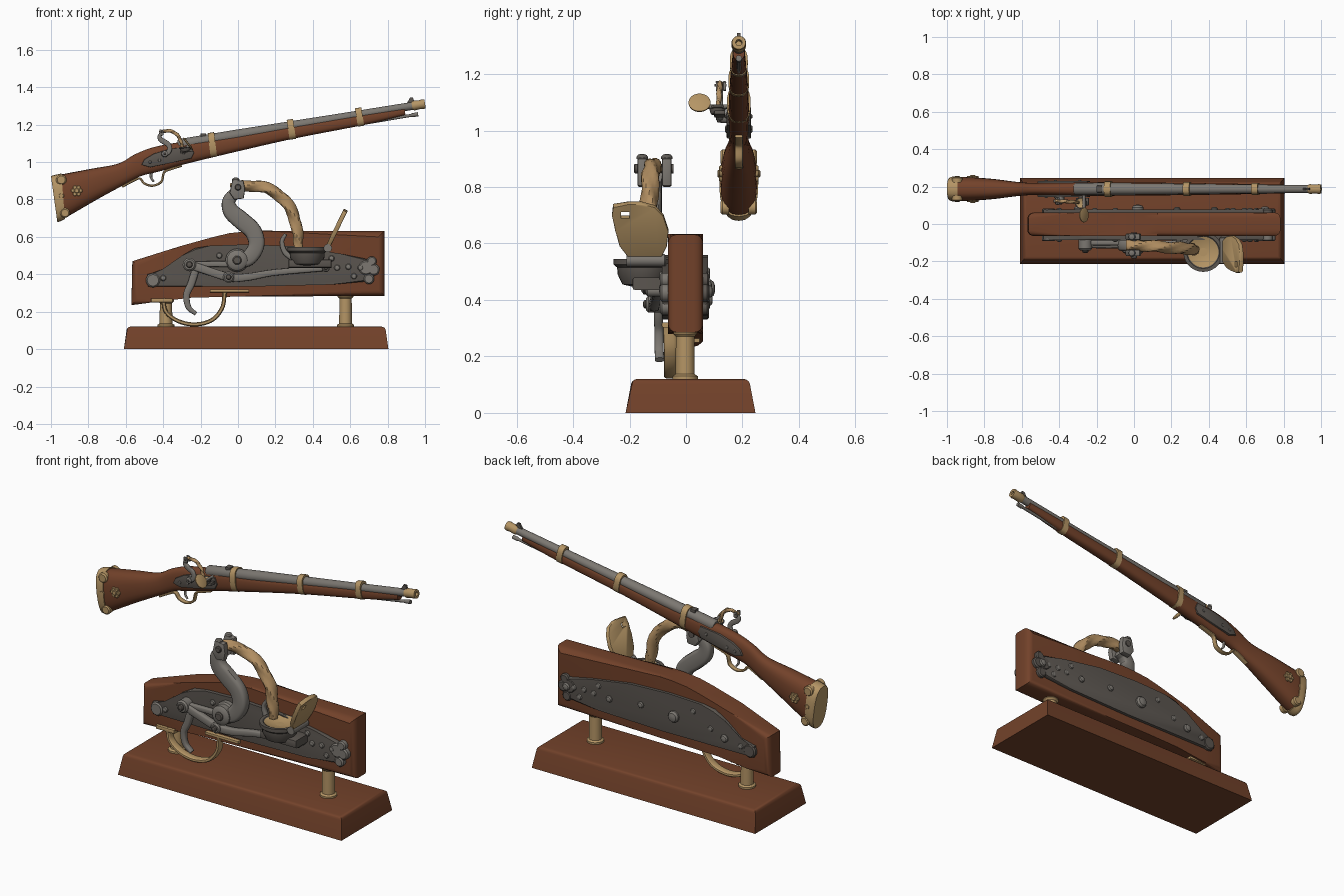
import bpy, bmesh, math
from mathutils import Vector, Matrix

if "Cube" in bpy.data.objects:
    bpy.data.objects.remove(bpy.data.objects["Cube"])

def mat(name, r, g, b):
    m = bpy.data.materials.new(name)
    m.diffuse_color = (r, g, b, 1)
    m.use_nodes = True
    m.node_tree.nodes["Principled BSDF"].inputs["Base Color"].default_value = m.diffuse_color
    return m

WOOD = mat("walnut", 0.17, 0.054, 0.023)
DARK = mat("dark_steel", 0.105, 0.092, 0.08)
STEEL = mat("steel", 0.20, 0.185, 0.165)
BRASS = mat("brass", 0.46, 0.30, 0.13)
CORD = mat("match_cord", 0.44, 0.27, 0.12)
ID = Matrix.Identity(4)

def finish(name, bm, m, M=ID):
    bmesh.ops.recalc_face_normals(bm, faces=bm.faces)
    bm.transform(M)
    for f in bm.faces:
        f.smooth = True
    for e in bm.edges:
        e.smooth = e.calc_face_angle(0) < 0.6
    me = bpy.data.meshes.new(name)
    bm.to_mesh(me)
    bm.free()
    me.materials.append(m)
    ob = bpy.data.objects.new(name, me)
    bpy.context.collection.objects.link(ob)
    return ob

def prism(name, pts, y0, y1, m, bev=0.0, seg=2, M=ID):
    """Outline in x,z pushed through y; bevel rounds the rims of both caps."""
    bm = bmesh.new()
    a = [bm.verts.new((x, y0, z)) for x, z in pts]
    b = [bm.verts.new((x, y1, z)) for x, z in pts]
    caps = [bm.faces.new(a), bm.faces.new(b)]
    for i in range(len(pts)):
        j = (i + 1) % len(pts)
        bm.faces.new((a[i], a[j], b[j], b[i]))
    if bev:
        edges = [e for f in caps for e in f.edges]
        bmesh.ops.bevel(bm, geom=edges, offset=bev, segments=seg, profile=0.5, affect='EDGES')
    return finish(name, bm, m, M)

def box(name, x0, x1, y0, y1, z0, z1, m, bev=0.005, M=ID):
    return prism(name, [(x0, z0), (x1, z0), (x1, z1), (x0, z1)], y0, y1, m, bev, 2, M)

def rings(name, loops, m, M=ID):
    bm = bmesh.new()
    vs = [[bm.verts.new(p) for p in l] for l in loops]
    n = len(vs[0])
    for a, b in zip(vs, vs[1:]):
        for i in range(n):
            bm.faces.new((a[i], a[(i + 1) % n], b[(i + 1) % n], b[i]))
    bm.faces.new(vs[0])
    bm.faces.new(vs[-1])
    return finish(name, bm, m, M)

def lathe(name, origin, axis, prof, m, M=ID, n=28):
    q = Vector((0, 0, 1)).rotation_difference(Vector(axis))
    o = Vector(origin)
    loops = [[o + q @ Vector((r * math.cos(2 * math.pi * i / n), r * math.sin(2 * math.pi * i / n), h))
              for i in range(n)] for r, h in prof]
    return rings(name, loops, m, M)

def disc(name, c, axis, r, h, m, M=ID, n=20):
    e = min(r, h) * 0.25
    return lathe(name, c, axis, [(r, 0), (r, h - e), (r - e, h)], m, M, n)

def sup(a, p):
    c, s = math.cos(a), math.sin(a)
    return math.copysign(abs(c) ** (2 / p), c), math.copysign(abs(s) ** (2 / p), s)

def smooth_path(pts, k=8):
    """Catmull-Rom through points of any size."""
    P = [Vector(p) for p in pts]
    P = [2 * P[0] - P[1]] + P + [2 * P[-1] - P[-2]]
    out = []
    for i in range(1, len(P) - 2):
        a, b, c, d = P[i - 1:i + 3]
        for s in range(k):
            t = s / k
            out.append(0.5 * (2 * b + (c - a) * t + (2 * a - 5 * b + 4 * c - d) * t * t + (3 * b - a - 3 * c + d) * t ** 3))
    return out + [P[-2]]

def sweep(name, pts, m, ry=None, p=2, twist=0, n=16, M=ID, k=8):
    """Points are x, y, z, half-width; ry is the half-depth in y."""
    path = smooth_path(pts, k)
    loops = []
    for i, v in enumerate(path):
        t = (path[min(i + 1, len(path) - 1)] - path[max(i - 1, 0)]).to_3d().normalized()
        nn = Vector((0, 1, 0)).cross(t).normalized()
        s = t.cross(nn)
        loop = []
        for j in range(n):
            a = 2 * math.pi * j / n
            cx, cy = sup(a, p)
            f = 1 + 0.13 * math.cos(3 * a + twist * i) if twist else 1
            loop.append(v.to_3d() + nn * cx * v[3] * f + s * cy * (ry or v[3]) * f)
        loops.append(loop)
    return rings(name, loops, m, M)

def loft(name, stations, m, y=0.187, p=2.6, n=24, k=5):
    """Stations are top x, top z, bottom x, bottom z, half-width."""
    loops = []
    for v in smooth_path(stations, k):
        t, b = Vector((v[0], y, v[1])), Vector((v[2], y, v[3]))
        cs = [sup(2 * math.pi * j / n, p) for j in range(n)]
        loops.append([(t + b) / 2 + (t - b) / 2 * c + Vector((0, v[4] * s, 0)) for c, s in cs])
    return rings(name, loops, m)

def dome(name, c, axis, r, m, M=ID):
    return lathe(name, c, axis, [(r, 0), (r, r * .35), (r * .75, r * .7), (r * .3, r * .85)], m, M, 16)

# ---- Plinth and posts
bm = bmesh.new()
bmesh.ops.create_cube(bm, size=1)
for v in bm.verts:
    top = v.co.z > 0
    v.co = (0.097 + math.copysign(0.69 if top else 0.707, v.co.x), 0.016 + math.copysign(0.207 if top else 0.23, v.co.y), 0.12 * top)
bmesh.ops.bevel(bm, geom=[e for e in bm.edges if all(v.co.z > 0 for v in e.verts)], offset=0.018, segments=3, profile=0.5, affect='EDGES')
finish("plinth", bm, WOOD)
for x, h in ((-0.385, 0.27), (0.575, 0.295)):
    lathe("post", (x, -0.003, 0), (0, 0, 1), [(.045, .118), (.045, .13), (.034, .137), (.033, h - .025), (.042, h - .015), (.042, h)], BRASS)

# ---- Stock section with lock plates on both sides
prism("stock_block", [(-.57, .235), (-.565, .47), (-.31, .55), (-.13, .6), (-.045, .62), (.05, .63), (.125, .633), (.783, .632),
                      (.783, .285), (-.05, .28), (-.25, .275), (-.42, .255)], -.064, .061, WOOD, .032, 4)
outline = [(-.48, .335), (-.485, .40), (-.40, .42), (-.30, .50), (-.23, .54), (-.15, .553), (.05, .56), (.3, .55), (.55, .51), (.72, .475),
           (.74, .43), (.72, .365), (.5, .345), (.1, .335)]
prism("front_lock_plate", outline, -.085, -.05, DARK, .008)
prism("back_side_plate", outline, .05, .078, DARK, .008)
for s, y in ((-1, -.082), (1, .072)):
    for x, z, r in ((-.455, .368, .038), (.715, .47, .026), (.725, .425, .032), (.70, .375, .028), (.685, .435, .04)):
        disc("plate_end_lobe", (x, y - s * .02, z), (0, s, 0), r, .03, STEEL if s < 0 else DARK)
    for x, z in ((.59, .44), (.53, .435), (.655, .435), (.5, .485), (.62, .39), (-.40, .38), (-.21, .43), (-.1, .5)):
        dome("plate_screw", (x, y, z), (0, s, 0), .016, STEEL)
for x, z, r in ((.02, .44, .032), (.43, .43, .018), (.23, .45, .018), (-.3, .4, .022), (.70, .43, .022)):
    dome("back_screw", (x, .076, z), (0, 1, 0), r, STEEL)

# ---- Firing mechanism, built large and again small
def mechanism(M, tag):
    sweep(tag + "serpentine", [(-.02, -.115, .465, .035), (.055, -.115, .487, .042), (.098, -.115, .555, .043), (.08, -.115, .63, .046),
                               (.015, -.115, .69, .048), (-.035, -.115, .735, .044), (-.05, -.115, .785, .036), (-.025, -.115, .825, .032),
                               (.01, -.115, .84, .028)], STEEL, .03, 3.5, M=M)
    lathe(tag + "serpentine_hub", (-.005, -.04, .475), (0, -1, 0), [(.062, 0), (.062, .07), (.055, .08), (.055, .11), (.045, .118), (.02, .122)], STEEL, M)
    disc(tag + "hub_screw", (-.005, -.15, .475), (0, -1, 0), .024, .022, DARK, M)
    for y in (-.172, -.085):
        prism(tag + "jaw", [(-.045, .835), (-.02, .80), (.03, .805), (.038, .85), (.03, .9), (-.03, .905)], y, y + .034, STEEL, .007, M=M)
        dome(tag + "jaw_knob", (-.012, y + .017, .9), (0, 0, 1), .02, STEEL, M)
    disc(tag + "jaw_screw", (0, -.045, .865), (0, -1, 0), .017, .14, DARK, M)
    sweep(tag + "cord", [(-.04, -.113, .862, .027), (.04, -.115, .872, .029), (.14, -.122, .865, .03), (.235, -.128, .81, .031), (.295, -.132, .72, .031),
                         (.318, -.137, .62, .029), (.325, -.14, .545, .022)], CORD, twist=.55, n=18, M=M)
    lathe(tag + "flash_pan", (.37, -.15, 0), (0, 0, 1), [(.03, .445), (.075, .455), (.092, .49), (.094, .515), (.106, .525), (.106, .545), (.088, .545), (.07, .525), (.01, .52)], DARK, M)
    lathe(tag + "pan_bowl", (.37, -.15, 0), (0, 0, 1), [(.076, .528), (.082, .542), (.07, .538), (.04, .529), (.005, .527)], BRASS, M)
    box(tag + "pan_bracket", .27, .5, -.19, -.06, .435, .48, DARK, .01, M)

mechanism(ID, "")
disc("cover_hinge", (.48, -.21, .54), (0, 1, 0), .022, .14, STEEL)
# Pan cover: tilted shield with a square hole
C = Matrix(((0, -.9, .436, .472), (1, 0, 0, 0), (0, .436, .9, .53), (0, 0, 0, 1)))
shield = [(-.12, 0), (-.20, .02), (-.235, .07), (-.25, .13), (-.262, .19), (-.258, .23), (-.2, .238), (-.16, .24), (-.11, .225), (-.08, .19), (-.062, .13), (-.068, .07), (-.09, .02)]
cover = prism("pan_cover", shield, -.012, .012, BRASS, .005, M=C)
cutter = box("cover_hole_cutter", -.23, -.2, -.05, .05, .182, .208, BRASS, 0, C)
cutter.hide_render = True
cutter.display_type = 'WIRE'
mod = cover.modifiers.new("hole", 'BOOLEAN')
mod.operation, mod.object, mod.solver = 'DIFFERENCE', cutter, 'EXACT'

# Lever, trigger, spring
sweep("sear_lever", [(-.26, -.11, .452, .022), (-.18, -.112, .425, .022), (-.05, -.112, .385, .022), (.05, -.112, .385, .02), (.2, -.105, .41, .017), (.47, -.1, .432, .014)], STEEL, .018, 4)
sweep("upper_link", [(-.25, -.1, .455, .014), (-.15, -.1, .455, .015), (-.02, -.1, .455, .016)], STEEL, .014, 4)
for x, z, r in ((-.26, .452, .036), (-.05, .385, .03), (.47, .432, .02)):
    disc("lever_pivot", (x, -.075, z), (0, -1, 0), r, .066, STEEL)
    dome("lever_screw", (x, -.14, z), (0, -1, 0), r * .5, DARK)
sweep("trigger", [(-.225, -.1, .43, .02), (-.25, -.098, .35, .02), (-.275, -.096, .29, .018), (-.265, -.095, .225, .015), (-.225, -.094, .188, .01)], STEEL, .016, 3)
sweep("pan_spring", [(.255, -.1, .615, .009), (.235, -.1, .575, .012), (.25, -.1, .52, .014), (.29, -.1, .485, .014)], STEEL, .014, 3)

# Brass trigger guard
sweep("trigger_guard", [(-.4, -.05, .27, .012), (-.385, -.054, .2, .011), (-.32, -.055, .15, .011), (-.23, -.055, .132, .011), (-.14, -.055, .155, .011),
                        (-.085, -.055, .22, .011), (-.07, -.058, .305, .011)], BRASS, .023, 3)
box("guard_front_tang", -.15, .06, -.086, -.02, .303, .32, BRASS)
box("guard_rear_tang", -.465, -.35, -.08, .05, .25, .272, BRASS)

# ---- Musket stock and barrel
Y = .187
SL = .168
def axis_z(x): return 1.09 + (x + .32) * SL
AX = Vector((1, 0, SL)).normalized()
loft("musket_stock", [(-.995, .922, -.962, .685, .058), (-.94, .935, -.90, .715, .065), (-.78, .965, -.75, .802, .055), (-.64, .992, -.61, .878, .038),
                      (-.55, 1.042, -.52, .925, .032), (-.45, 1.08, -.42, .95, .034), (-.30, 1.108, -.28, .99, .037), (0, 1.147, .01, 1.06, .035),
                      (.3, 1.197, .31, 1.128, .032), (.675, 1.26, .68, 1.2, .026), (.89, 1.293, .895, 1.252, .02)], WOOD)
lathe("barrel", (-.32, Y, 1.09), AX, [(.026, 0), (.032, .01), (.031, .3), (.024, .9), (.021, 1.29)], STEEL)
lathe("muzzle_ring", (.94, Y, axis_z(.94)), AX, [(.021, -.01), (.026, 0), (.024, .03), (.026, .05), (.024, .061), (.011, .061), (.01, .03)], BRASS)
box("barrel_tang", -.47, -.30, Y - .014, Y + .014, 1.082, 1.09, STEEL, 0, Matrix.Translation((-.3, 0, 1.085)) @ Matrix.Rotation(-.2, 4, 'Y') @ Matrix.Translation((.3, 0, -1.07)))
prism("front_sight", [(.90, 1.31), (.945, 1.318), (.935, 1.345), (.92, 1.345)], Y - .006, Y + .006, DARK)
box("rear_sight", -.2, -.17, Y - .018, Y + .018, 1.135, 1.153, DARK, .003)
lathe("ramrod", (.6, Y, 1.195), AX, [(.008, 0), (.008, .33), (.011, .34), (.011, .368)], STEEL, n=14)
for x, zb, hw in ((-.137, 1.027, .042), (.285, 1.122, .037), (.65, 1.192, .032)):
    zt = axis_z(x) + .037
    d = .017
    loft("barrel_band", [(x - d - .008, zt - d * SL, x - d + .008, zb - d * SL, hw), (x + d - .008, zt + d * SL, x + d + .008, zb + d * SL, hw)], BRASS, k=1)

# Butt cap and flower inlays
loft("butt_cap", [(-1.0, .925, -.966, .68, .06), (-.985, .93, -.95, .683, .067), (-.945, .939, -.925, .696, .069)], BRASS, k=3)
for s in (-1, 1):
    for x, z, r in ((-.945, .905, .028), (-.925, .728, .026), (-.945, .82, .015)):
        disc("cap_scallop", (x, Y + s * .035, z), (0, s, 0), r, .03 if r > .02 else .034, BRASS)
    disc("flower_centre", (-.862, Y + s * .05, .847), (0, s, 0), .014, .026, BRASS)
    for i in range(6):
        a = i * math.pi / 3
        disc("flower_petal", (-.862 + .02 * math.cos(a), Y + s * .05, .847 + .02 * math.sin(a)), (0, s, 0), .011, .02, BRASS, n=12)

# Small lock on the musket
prism("musket_lock_plate", [(-.515, .985), (-.5, 1.015), (-.45, 1.045), (-.37, 1.07), (-.25, 1.085), (-.235, 1.05), (-.25, 1.02), (-.36, .995), (-.47, .972)], .144, .23, DARK, .004)
K = .3
mechanism(Matrix.Translation((-.39, .157, 1.045)) @ Matrix.Rotation(-.165, 4, 'Y') @ Matrix.Scale(K, 4) @ Matrix.Translation((0, 0, -.475)), "musket_")
tilt = Vector((.8, 0, .6))
lathe("musket_pan_cover", (-.268, .048, 1.098), tilt, [(.03, -.005), (.039, -.002), (.039, .003), (.03, .006)], BRASS)
disc("musket_cover_arm", (-.268, .075, 1.085), (0, 1, 0), .008, .08, STEEL)
for x, z in ((-.47, 1.0), (-.42, 1.01), (-.29, 1.05)):
    for s in (-1, 1):
        dome("musket_lock_screw", (x, Y + s * .042, z), (0, s, 0), .008, STEEL)
sweep("musket_trigger", [(-.46, Y, .96, .008), (-.465, Y, .92, .007), (-.45, Y, .895, .005)], STEEL, .006)
sweep("musket_guard", [(-.62, Y, .868, .006), (-.56, Y, .9, .006), (-.525, Y, .912, .006), (-.5, Y, .885, .006), (-.455, Y, .874, .006), (-.41, Y, .895, .006),
                       (-.395, Y, .945, .006), (-.36, Y, .962, .006), (-.30, Y, .98, .005)], BRASS, .014, 3)
